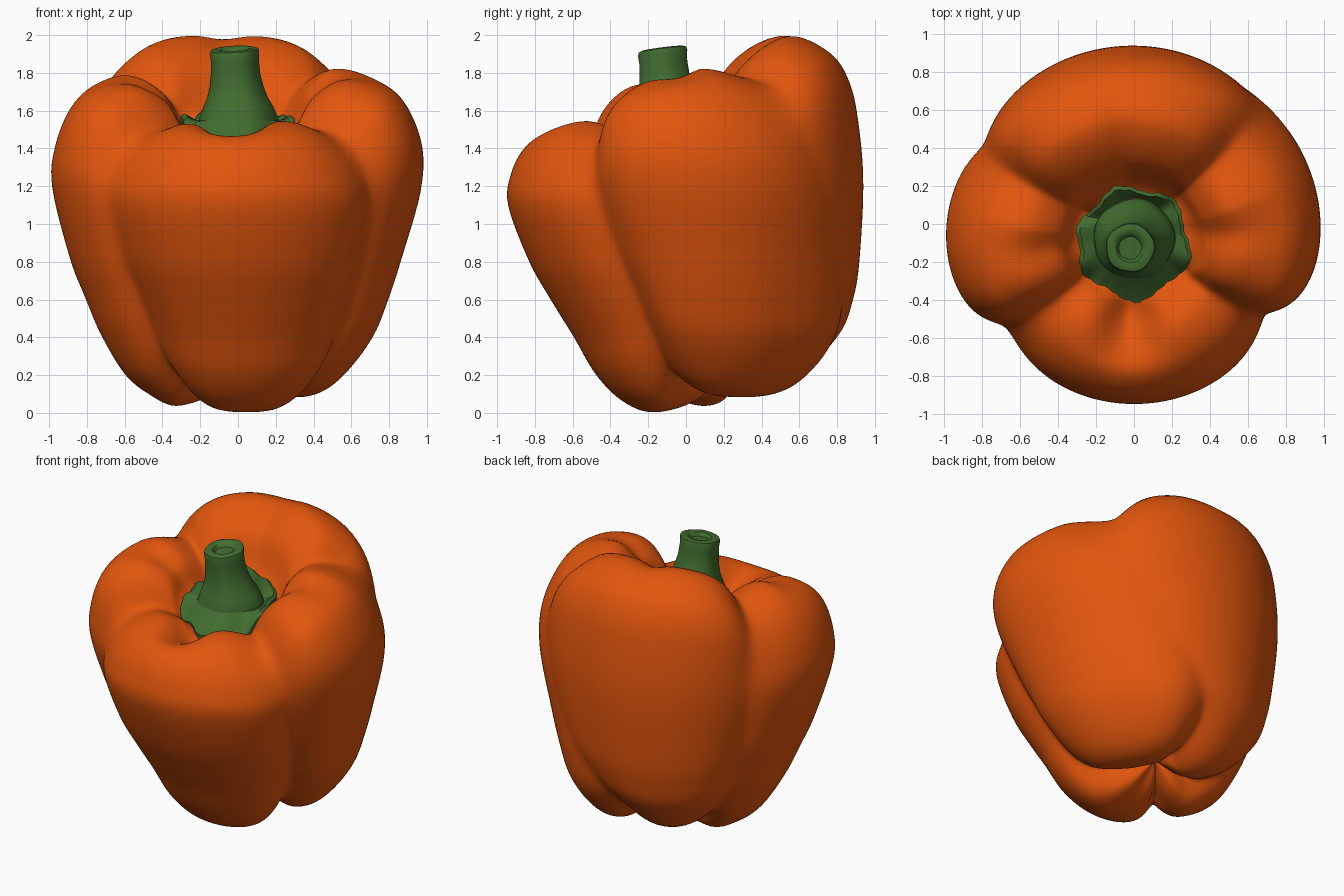
import bpy, bmesh, math

if "Cube" in bpy.data.objects:
    bpy.data.objects.remove(bpy.data.objects["Cube"])

def material(name, col):
    m = bpy.data.materials.new(name)
    m.diffuse_color = (*col, 1)
    m.use_nodes = True
    m.node_tree.nodes["Principled BSDF"].inputs["Base Color"].default_value = m.diffuse_color
    return m

orange = material("pepper_orange", (0.76, 0.092, 0.004))
green = material("stem_green", (0.055, 0.155, 0.03))

# Lobe profiles (radius, height) from the stem dimple, over the shoulder, to the base
RIGHT = [(0, 1.45), (.29, 1.54), (.40, 1.73), (.55, 1.845), (.75, 1.80), (.89, 1.67), (.985, 1.43), (.98, 1.18),
         (.88, .82), (.81, .6), (.73, .4), (.6, .22), (.47, .11), (.33, .08), (.15, .14), (0, .25)]
BACK = [(0, 1.45), (.3, 1.60), (.47, 1.87), (.71, 2.01), (.91, 1.92), (.995, 1.75), (1.01, 1.5), (.99, 1.2),
        (.92, .82), (.865, .6), (.785, .4), (.6, .2), (.43, .11), (.28, .1), (.14, .15), (0, .25)]
LEFT = [(0, 1.45), (.29, 1.54), (.41, 1.73), (.59, 1.83), (.77, 1.78), (.90, 1.64), (.985, 1.42), (1.0, 1.2),
        (.905, .82), (.82, .6), (.735, .4), (.61, .19), (.48, .08), (.33, .015), (.15, .08), (0, .25)]
FRONT = [(0, 1.45), (.25, 1.43), (.36, 1.51), (.49, 1.565), (.65, 1.52), (.78, 1.41), (.87, 1.27), (.91, 1.1),
         (.84, .8), (.755, .6), (.66, .4), (.57, .2), (.45, .06), (.3, 0), (.14, .07), (0, .25)]
LAST = len(FRONT) - 1

# profile, middle angle, top groove depth and width, shoulder slope per degree, slope pivot, top doming
LOBES = [(RIGHT, 8, .04, 11, .0022, 22, 0), (BACK, 96, .03, 9, 0, 0, .09),
         (LEFT, 182, .04, 11, -.0022, 170, 0), (FRONT, 267, .17, 18, 0, 0, .03)]
# crease after each lobe: top angle, base angle, depth on the side, top and base, width
CREASES = [(47, 88, .045, .13, .16, 13), (149, 151, .11, .17, .15, 13),
           (215, 221, .17, .19, .18, 12), (328, 336, .20, .19, .18, 12)]

def angle_diff(a, b):
    return (a - b + 180) % 360 - 180

def smooth(a, b, x):
    t = max(0, min(1, (x - a) / (b - a)))
    return t * t * (3 - 2 * t)

def spline(pts, s):
    i = min(int(s), LAST - 1)
    t = s - i
    p0, p1, p2, p3 = (pts[max(0, min(LAST, i + k))] for k in (-1, 0, 1, 2))
    return [0.5 * (2 * b + (c - a) * t + (2 * a - 5 * b + 4 * c - d) * t * t
                   + (3 * b - a - 3 * c + d) * t ** 3) for a, b, c, d in zip(p0, p1, p2, p3)]

def axis_y(z):
    return 0.12 - 0.14 * z

def body_point(deg, s):
    # creases drift with height
    low = smooth(5.5, 11, s)
    angles = [c[0] + (c[1] - c[0]) * low for c in CREASES]
    top = math.exp(-((s - 3.2) / 1.7) ** 2)
    # blend the lobe profiles, switching quickly at the creases
    r = z = total = 0
    for i, (prof, mid, groove, width, slope, pivot, dome) in enumerate(LOBES):
        half = ((angles[i] - angles[i - 1]) % 360) / 2
        off = abs(angle_diff(deg, angles[i - 1] + half))
        w = 1 / (1 + math.exp((off - half) / 4.0))
        pr, pz = spline(prof, s)
        pz -= groove * math.exp(-(angle_diff(deg, mid) / width) ** 2) * math.exp(-((s - 2.6) / 1.3) ** 2)
        pz += top * (min(0, slope * max(-60, min(60, angle_diff(deg, pivot)))) - dome * min(1, off / half) ** 3)
        if prof is RIGHT:  # this lobe swells towards the back near its base
            pr *= 1 + 0.1 * low * smooth(35, 75, angle_diff(deg, 0))
        r, z, total = r + w * pr, z + w * pz, total + w
    r, z = r / total, z / total
    # creases pull the skin towards the core
    cut = 0
    upper, lower = 1 - smooth(3, 6, s), smooth(8, 12, s)
    for ang, (_, _, d_side, d_top, d_base, width) in zip(angles, CREASES):
        off = math.sqrt(angle_diff(deg, ang) ** 2 + 9) - 3
        depth = d_side + (d_top - d_side) * upper + (d_base - d_side) * lower
        cut += depth * math.exp(-off / width)
    cut *= min(1, max(r, 0) / 0.25)
    cr = min(0.3, r)
    r, z = cr + (r - cr) * (1 - cut), 1.0 + (z - 1.0) * (1 - cut * 0.9)
    a = math.radians(deg)
    # the blossom end sits a little behind the middle
    return (r * math.cos(a), axis_y(z) + r * math.sin(a) + 0.12 * smooth(12.5, 15, s), z)

def build_rings(name, rings, mat, angle):
    # skin a stack of rings and close both ends with a fan
    bm = bmesh.new()
    loops = [[bm.verts.new(p) for p in ring] for ring in rings]
    n = len(loops[0])
    for a, b in zip(loops, loops[1:]):
        for j in range(n):
            bm.faces.new((a[j], a[(j + 1) % n], b[(j + 1) % n], b[j]))
    for loop in (loops[0], loops[-1]):
        c = bm.verts.new([sum(v.co[k] for v in loop) / n for k in range(3)])
        for j in range(n):
            bm.faces.new((c, loop[j], loop[(j + 1) % n]))
    bmesh.ops.recalc_face_normals(bm, faces=bm.faces)
    me = bpy.data.meshes.new(name)
    bm.to_mesh(me)
    bm.free()
    me.materials.append(mat)
    ob = bpy.data.objects.new(name, me)
    bpy.context.collection.objects.link(ob)
    bpy.ops.object.select_all(action='DESELECT')
    ob.select_set(True)
    bpy.context.view_layer.objects.active = ob
    bpy.ops.object.shade_smooth_by_angle(angle=math.radians(angle))
    return ob

# Pepper body
N, STEP = 216, 6
rings = [[body_point(360 * j / N, i / STEP) for j in range(N)] for i in range(1, LAST * STEP)]
build_rings("pepper_body", rings, orange, 80)

# Leafy collar: a six-pointed edge resting on the dimple, rising to the stem foot
M = 72
TIPS = [47, 108, 164, 209, 272, 342]

def collar_edge(j, lift, scale):
    deg = 360 * j / M
    near = min(abs(angle_diff(deg, t)) for t in TIPS)
    jag = max(0, 1 - near / 30)
    x, y, z = body_point(deg, 1.05 + 0.15 * jag)
    a = math.radians(deg)
    r = (0.272 + 0.045 * jag + 0.004 * math.sin(j * 2.1)) * scale
    return (r * math.cos(a), -0.1 + r * math.sin(a), z + lift)

def circle(r, cx, cy, z, tilt=0.0):
    pts = []
    for j in range(M):
        a = 2 * math.pi * j / M
        rr = r * (1 + 0.02 * math.sin(5 * a + 1))
        x, y = rr * math.cos(a), rr * math.sin(a)
        pts.append((cx + x, cy + y, z + tilt * (y + 0.4 * x)))
    return pts

collar = [[collar_edge(j, -0.06, 0.96) for j in range(M)],
          [collar_edge(j, 0.03, 1.0) for j in range(M)],
          [collar_edge(j, 0.045, 0.93) for j in range(M)],
          circle(.215, 0.0, -.08, 1.545), circle(.15, 0.0, -.09, 1.6)]
build_rings("stem_collar", collar, green, 50)

# Stem: flared foot, neck and hollow cut end
STEM = [(.215, .0, -.08, 1.5, 0), (.21, .0, -.08, 1.56, 0), (.185, .0, -.085, 1.62, 0),
        (.16, -.005, -.095, 1.67, 0), (.142, -.01, -.105, 1.73, .02), (.131, -.015, -.115, 1.79, .05),
        (.126, -.018, -.122, 1.86, .1), (.13, -.02, -.125, 1.905, .13), (.125, -.02, -.126, 1.923, .13),
        (.105, -.02, -.127, 1.93, .13), (.075, -.02, -.127, 1.925, .13), (.06, -.02, -.127, 1.9, .13)]
build_rings("stem", [circle(*k) for k in STEM], green, 50)
